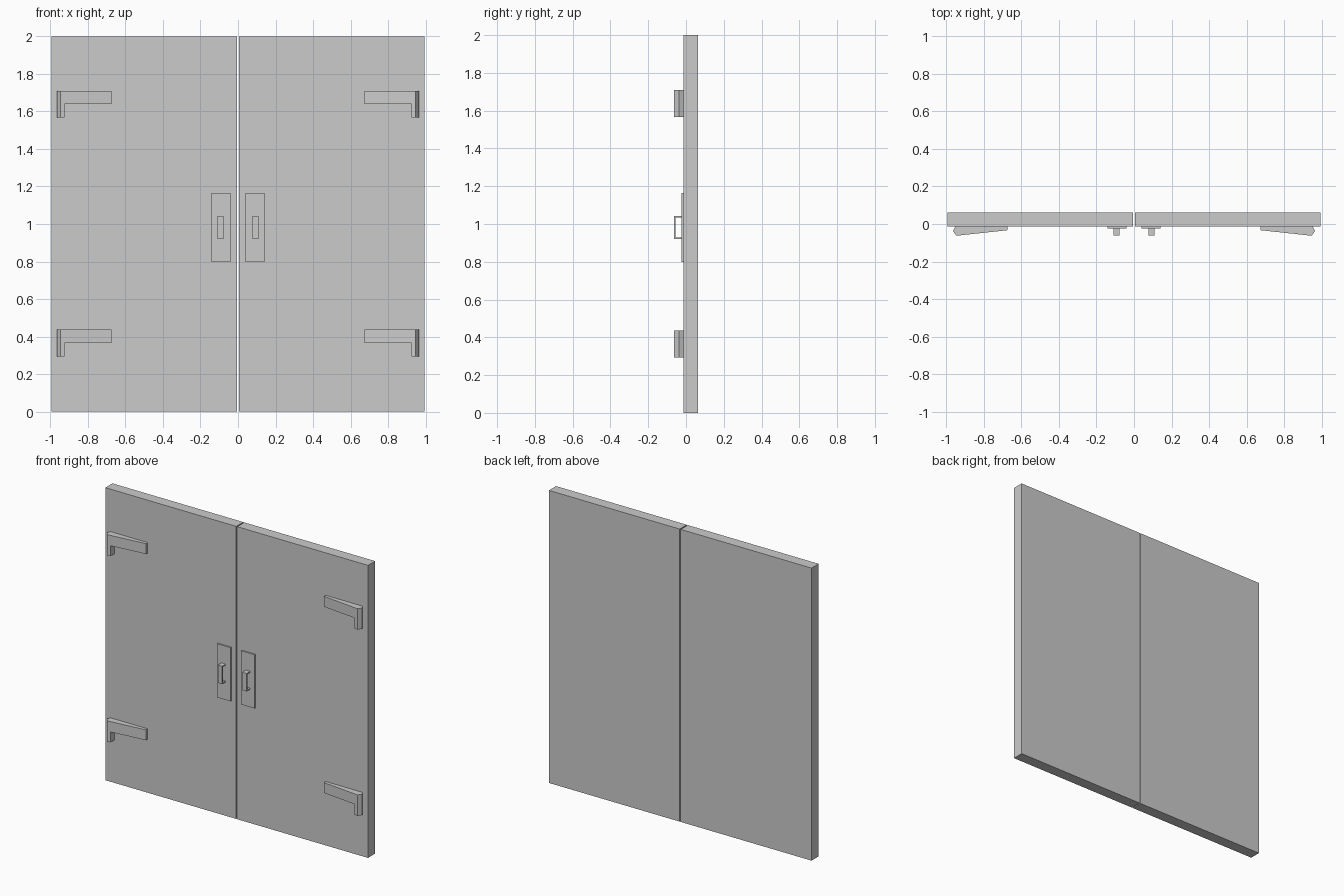
import bpy, bmesh
from mathutils import Vector

if "Cube" in bpy.data.objects:
    bpy.data.objects.remove(bpy.data.objects["Cube"])

FRONT, BACK = -0.014, 0.0625   # door faces in y
OUT = -0.0625                  # outermost hardware


def extrude(name, pts, vec):
    """Solid prism: planar outline swept along a vector."""
    bm = bmesh.new()
    face = bm.faces.new([bm.verts.new(p) for p in pts])
    res = bmesh.ops.extrude_face_region(bm, geom=[face])
    moved = [v for v in res["geom"] if isinstance(v, bmesh.types.BMVert)]
    bmesh.ops.translate(bm, verts=moved, vec=Vector(vec))
    bmesh.ops.recalc_face_normals(bm, faces=bm.faces)
    mesh = bpy.data.meshes.new(name)
    bm.to_mesh(mesh)
    bm.free()
    ob = bpy.data.objects.new(name, mesh)
    bpy.context.collection.objects.link(ob)
    return ob


def box(name, x0, x1, y0, y1, z0, z1):
    return extrude(name, [(x0, y0, z0), (x1, y0, z0), (x1, y1, z0), (x0, y1, z0)],
                   (0, 0, z1 - z0))


# Hinge plan outline: tapered strap with a bevelled knuckle at the outer end
def hinge(side, level, s, z_top):
    tip = [(0.924, -0.0595), (0.947, OUT), (0.965, -0.037), (0.953, FRONT), (0.924, FRONT)]
    strap = [(0.673, -0.033), (0.947, OUT), (0.965, -0.037), (0.953, FRONT), (0.673, FRONT)]
    zm = z_top - 0.071
    extrude(f"{side}_{level}_hinge_strap", [(s * x, y, zm) for x, y in strap], (0, 0, 0.071))
    extrude(f"{side}_{level}_hinge_leg", [(s * x, y, zm) for x, y in tip], (0, 0, -0.072))


for side, s in (("left", -1), ("right", 1)):
    # Door leaf, with a narrow gap at the centre
    box(f"{side}_door", s * 0.004, s * 0.993, FRONT, BACK, 0, 2)

    # Handle back plate
    box(f"{side}_handle_plate", s * 0.04, s * 0.142, -0.024, FRONT, 0.798, 1.165)

    # Pull handle: U-shaped flat strip
    y, t, z0, z1 = -0.024, 0.008, 0.92, 1.043
    u = [(y, z0), (OUT, z0), (OUT, z1), (y, z1),
         (y, z1 - t), (OUT + t, z1 - t), (OUT + t, z0 + t), (y, z0 + t)]
    extrude(f"{side}_pull_handle", [(s * 0.076, a, b) for a, b in u], (s * 0.033, 0, 0))

    # Upper and lower hinges
    for level, z_top in (("upper", 1.71), ("lower", 0.437)):
        hinge(side, level, s, z_top)
